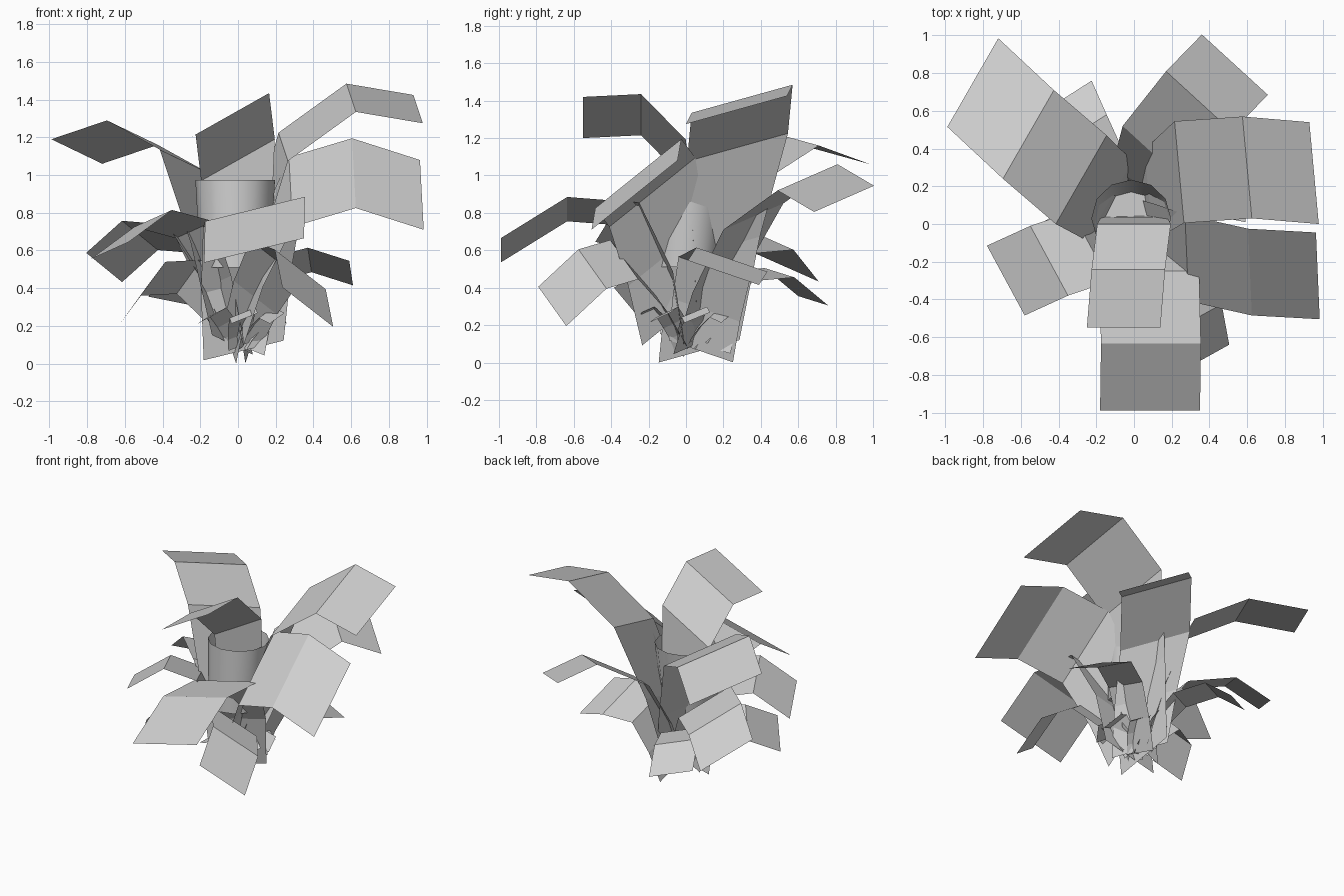
import bpy
import math
from mathutils import Vector

# Remove the default cube only
cube = bpy.data.objects.get("Cube")
if cube:
    bpy.data.objects.remove(cube, do_unlink=True)

# One flat colour for the whole plant
grey = bpy.data.materials.new("light_grey")
grey.use_nodes = True
colour = (0.62, 0.62, 0.62, 1.0)
grey.diffuse_color = colour
grey.node_tree.nodes["Principled BSDF"].inputs["Base Color"].default_value = colour


def add_object(name, verts, faces):
    mesh = bpy.data.meshes.new(name)
    mesh.from_pydata(verts, [], faces)
    mesh.materials.append(grey)
    mesh.update()
    obj = bpy.data.objects.new(name, mesh)
    bpy.context.scene.collection.objects.link(obj)
    return obj


def leaf(name, across, root, inner, bend, tip, root_width=0.8, bow=0.4):
    """A folded strip from root to tip, with straight edges lying along 'across'.
    The stalk part bows towards the plant's axis at half its height."""
    half = Vector(across) / 2
    root, inner = Vector(root), Vector(inner)
    stalk = root.lerp(inner, bow)
    stalk.z = (root.z + inner.z) / 2
    rows = ((root, root_width), (stalk, (1 + root_width) / 2),
            (inner, 1), (Vector(bend), 1), (Vector(tip), 1))
    verts = []
    for centre, width in rows:
        verts += [centre - half * width, centre + half * width]
    faces = [(i, i + 1, i + 3, i + 2) for i in range(0, len(verts) - 2, 2)]
    return add_object(name, verts, faces)


# Large upper leaves
leaf("upper_back_right_leaf", across=(.27, .47, -.13), root=(-.03, .05, .1),
     inner=(-.28, .235, 1.07), bend=(-.56, .475, 1.225), tip=(-.855, .75, 1.125))
leaf("upper_left_leaf", across=(-.05, .54, .15), root=(-.03, .07, .06),
     inner=(.24, .275, 1.15), bend=(.6, .3, 1.41), tip=(.955, .27, 1.35))
leaf("upper_front_leaf", across=(.39, .0, .22), root=(.0, .06, .14),
     inner=(.0, .0, 1.08), bend=(-.03, -.24, 1.325), tip=(-.055, -.55, 1.31))
leaf("side_left_leaf", across=(-.02, .46, .37), root=(.02, -.05, .24),
     inner=(.28, -.18, .91), bend=(.615, -.255, 1.01), tip=(.975, -.275, .895))
leaf("back_left_leaf", across=(.35, -.32, -.14), root=(.0, .06, .1),
     inner=(.115, .36, .78), bend=(.345, .65, .99), tip=(.535, .845, .875))
leaf("front_leaf", across=(.53, .0, .13), root=(.03, -.01, .07),
     inner=(.08, -.25, .79), bend=(.09, -.635, .82), tip=(.085, -.99, .6),
     bow=.25)

# Lower, smaller leaves
leaf("lower_right_leaf", across=(.2, -.37, .09), root=(-.04, .0, .15),
     inner=(-.23, -.12, .71), bend=(-.45, -.195, .77), tip=(-.68, -.3, .6),
     root_width=.6)
leaf("lower_back_right_leaf", across=(.19, .35, -.155), root=(-.03, .04, .15),
     inner=(-.28, .18, .66), bend=(-.52, .4, .68), tip=(-.71, .535, .51),
     root_width=.6)
leaf("lower_back_leaf", across=(.25, .16, -.05), root=(-.02, .06, .12),
     inner=(-.17, .28, .46), bend=(-.27, .5, .48), tip=(-.35, .68, .33),
     root_width=.7)
leaf("lower_side_leaf", across=(.13, -.15, .18), root=(-.03, .0, .15),
     inner=(-.26, .02, .46), bend=(-.45, -.08, .45), tip=(-.555, -.31, .31),
     root_width=.7)
leaf("lower_left_leaf", across=(.02, .38, -.13), root=(.03, .08, .06),
     inner=(.2, .15, .5), bend=(.38, .245, .55), tip=(.6, .2, .48),
     root_width=.9)
leaf("lower_front_leaf", across=(.27, .15, -.21), root=(.02, -.04, .15),
     inner=(.2, -.33, .55), bend=(.33, -.5, .5), tip=(.37, -.715, .3),
     root_width=.7)

# Young shoots fanned around the base
for i in range(6):
    angle = math.radians(-130 + 48 * i)
    out = Vector((math.cos(angle), math.sin(angle), 0))
    side = Vector((-out.y, out.x, .4)) * .14
    up = Vector((0, 0, 1))
    leaf("young_shoot_%d" % (i + 1), side, out * .03 + up * .09,
         out * .11 + up * .21, out * .18 + up * .27, out * .25 + up * .24)

# Rolled heart leaf: a leaning cup with a closed base
sides = 12
verts = []
for z, y, size in ((.51, -.01, .18), (.975, .03, .205)):
    for i in range(sides):
        a = 2 * math.pi * i / sides
        verts.append((-.015 + 1.03 * size * math.cos(a), y + size * math.sin(a), z))
faces = [(i, sides + i, sides + (i + 1) % sides, (i + 1) % sides)
         for i in range(sides)]
faces.append(tuple(range(sides)))
heart = add_object("rolled_heart_leaf", verts, faces)
bpy.ops.object.select_all(action="DESELECT")
heart.select_set(True)
bpy.context.view_layer.objects.active = heart
bpy.ops.object.shade_smooth_by_angle(angle=math.radians(40))
